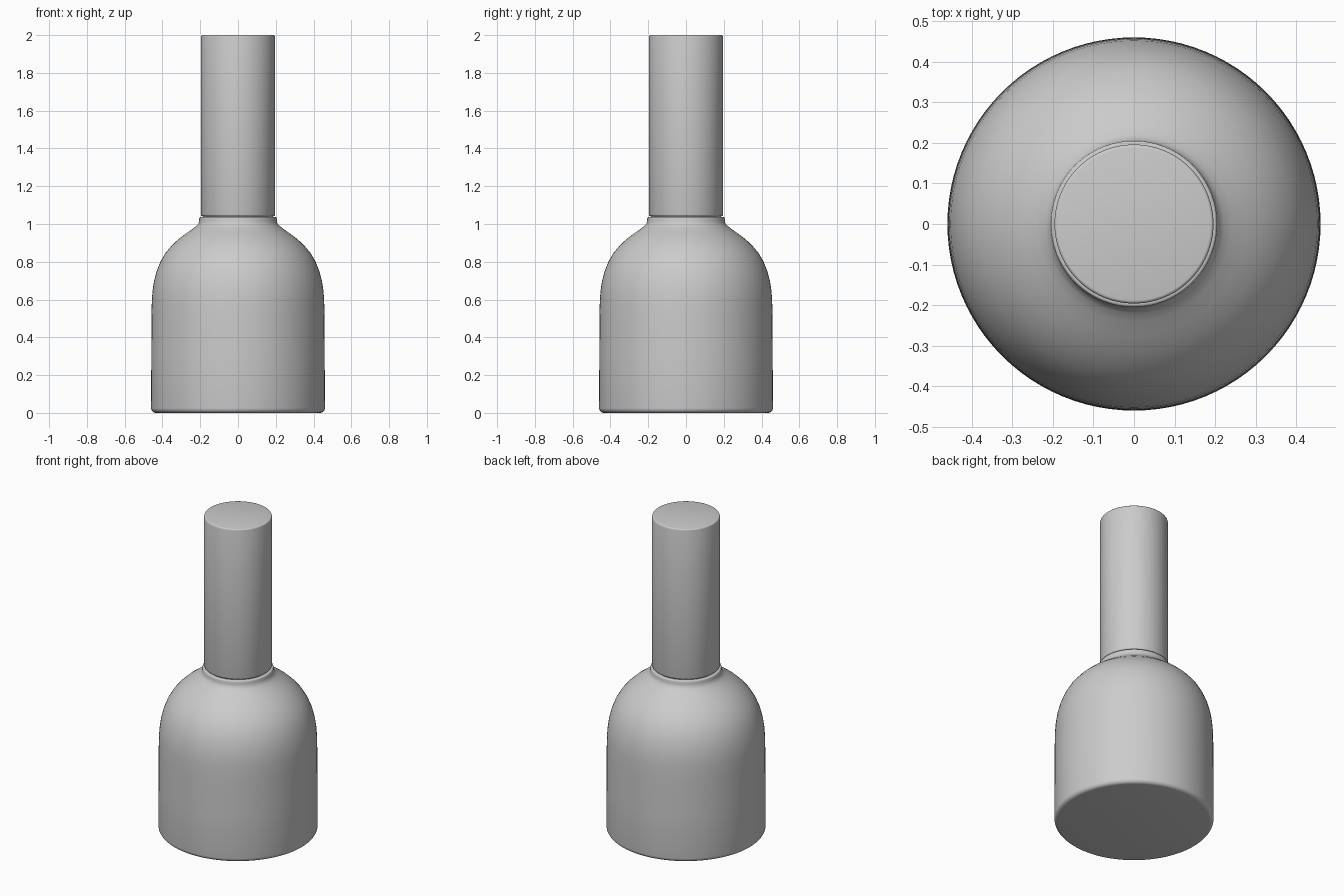
import bpy, bmesh, math

if "Cube" in bpy.data.objects:
    bpy.data.objects.remove(bpy.data.objects["Cube"])

SEGMENTS = 96


def lathe(name, profile):
    """Revolve an (r, z) profile around the z axis; r = 0 ends close to a point."""
    bm = bmesh.new()
    verts = [bm.verts.new((r, 0, z)) for r, z in profile]
    edges = [bm.edges.new(pair) for pair in zip(verts, verts[1:])]
    bmesh.ops.spin(bm, geom=verts + edges, cent=(0, 0, 0), axis=(0, 0, 1),
                   angle=math.tau, steps=SEGMENTS, use_duplicate=False)
    bmesh.ops.remove_doubles(bm, verts=bm.verts, dist=1e-5)
    bmesh.ops.recalc_face_normals(bm, faces=bm.faces)
    mesh = bpy.data.meshes.new(name)
    bm.to_mesh(mesh)
    bm.free()
    obj = bpy.data.objects.new(name, mesh)
    bpy.context.collection.objects.link(obj)
    bpy.ops.object.select_all(action='DESELECT')
    obj.select_set(True)
    bpy.context.view_layer.objects.active = obj
    bpy.ops.object.shade_smooth_by_angle(angle=math.radians(40))
    return obj


def arc(cr, cz, radius, start, end, steps=5):
    """Rounded profile corner, angles in degrees."""
    return [(cr + radius * math.cos(a), cz + radius * math.sin(a))
            for a in (math.radians(start + (end - start) * i / steps)
                      for i in range(steps + 1))]


# Domed body with rounded foot and a small collar at the neck
body = [(0, 0)] + arc(0.435, 0.025, 0.025, -90, 0)
body += [(0.459, 0.30), (0.458, 0.52), (0.456, 0.60), (0.452, 0.65),
         (0.444, 0.70), (0.431, 0.75), (0.411, 0.80), (0.385, 0.845),
         (0.352, 0.885), (0.315, 0.92), (0.275, 0.95), (0.24, 0.974),
         (0.22, 0.99), (0.209, 1.003), (0.206, 1.015)]
body += arc(0.198, 1.03, 0.007, 0, 90, 3) + [(0, 1.037)]
lathe("body", body)

# Straight cylindrical handle with softened ends
handle = [(0, 1.03), (0.18, 1.03)] + arc(0.188, 1.05, 0.008, -90, 0, 3)
handle += arc(0.188, 1.992, 0.008, 0, 90, 3) + [(0, 2.0)]
lathe("handle", handle)
